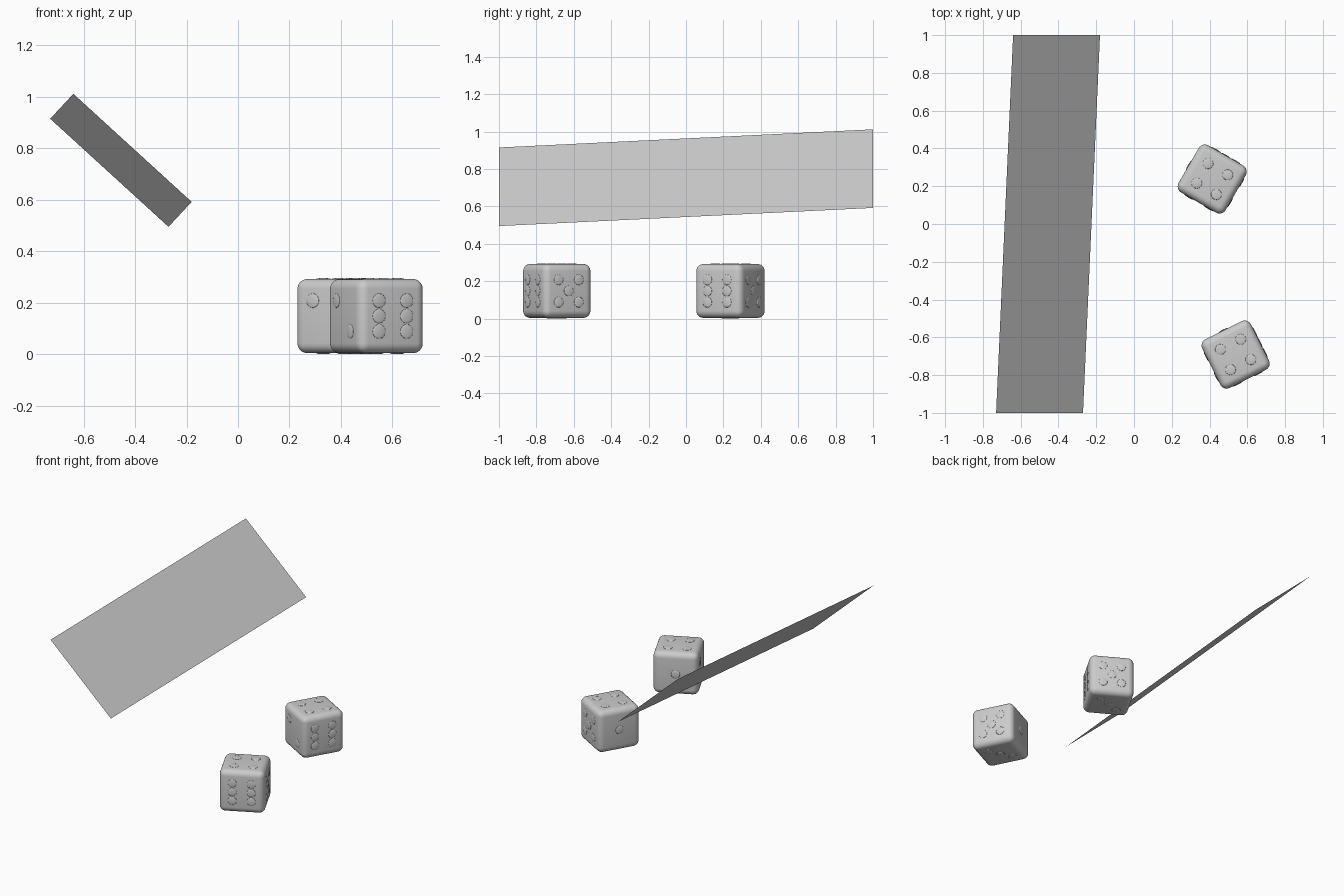
import bpy, bmesh
from math import radians
from mathutils import Matrix, Vector

if "Cube" in bpy.data.objects:
    bpy.data.objects.remove(bpy.data.objects["Cube"])

SIZE = 0.288      # die edge length
PIP_R = 0.028     # pip radius
PIP_H = 0.004     # how far a pip stands proud
G = 0.06          # pip spacing


def add_object(name, bm, smooth=False):
    me = bpy.data.meshes.new(name)
    bm.to_mesh(me)
    bm.free()
    ob = bpy.data.objects.new(name, me)
    bpy.context.collection.objects.link(ob)
    for p in me.polygons:
        p.use_smooth = smooth
    return ob


# Pip layouts in face coordinates (u, v)
diag = [(-1, 1), (1, -1)]
anti = [(1, 1), (-1, -1)]
layouts = {
    1: [(0, 0)],
    2: diag,
    3: diag + [(0, 0)],
    4: diag + anti,
    5: diag + anti + [(0, 0)],
    6: diag + anti + [(-1, 0), (1, 0)],
}

# Value: (face normal, u direction, v direction)
X, Y, Z = Vector((1, 0, 0)), Vector((0, 1, 0)), Vector((0, 0, 1))
faces = {
    1: (Y, -X, Z), 2: (-X, -Y, Z), 3: (-Z, X, Y),
    4: (Z, X, Y), 5: (X, Y, Z), 6: (-Y, X, Z),
}


def make_die(name, x, y, angle):
    place = Matrix.Translation((x, y, SIZE / 2 + PIP_H)) @ Matrix.Rotation(radians(angle), 4, 'Z')

    # Rounded cube body
    bm = bmesh.new()
    bmesh.ops.create_cube(bm, size=SIZE)
    bmesh.ops.bevel(bm, geom=bm.edges[:], offset=0.038, segments=6,
                    profile=0.5, affect='EDGES')
    body = add_object(name + "_body", bm, True)
    body.matrix_world = place

    # Low domed pips on all six faces
    bm = bmesh.new()
    for value, (n, u, v) in faces.items():
        basis = Matrix((u, v, n)).transposed().to_4x4()
        for a, b in layouts[value]:
            pos = n * SIZE / 2 + u * a * G + v * b * G
            m = Matrix.Translation(pos) @ basis @ Matrix.Diagonal((PIP_R, PIP_R, PIP_H, 1))
            bmesh.ops.create_uvsphere(bm, u_segments=24, v_segments=12, radius=1, matrix=m)
    bmesh.ops.recalc_face_normals(bm, faces=bm.faces[:])
    pips = add_object(name + "_pips", bm, True)
    pips.matrix_world = place


make_die("front_die", 0.538, -0.691, 26.5)
make_die("back_die", 0.414, 0.238, 60)

# Tilted flat panel
bm = bmesh.new()
corners = [(-0.73, -1, 0.915), (-0.27, -1, 0.495), (-0.18, 1, 0.592), (-0.64, 1, 1.012)]
bm.faces.new([bm.verts.new(c) for c in corners])
add_object("tilted_panel", bm)
